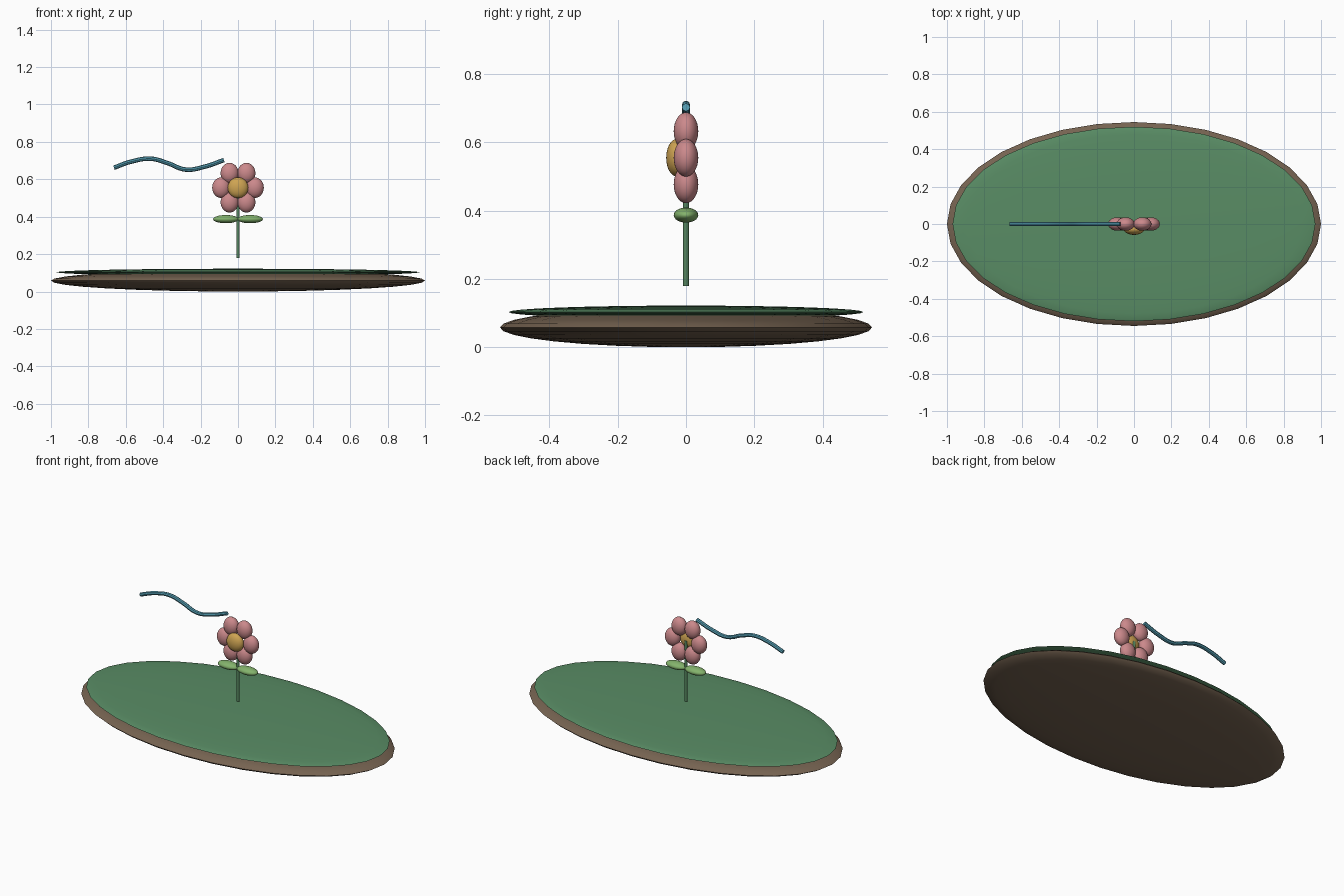
import bpy, math

if "Cube" in bpy.data.objects:
    bpy.data.objects.remove(bpy.data.objects["Cube"])


def material(name, rgb):
    m = bpy.data.materials.new(name)
    m.diffuse_color = (*rgb, 1)
    m.use_nodes = True
    m.node_tree.nodes["Principled BSDF"].inputs["Base Color"].default_value = m.diffuse_color
    return m


soil = material("soil brown", (0.18, 0.125, 0.082))
grass = material("grass green", (0.10, 0.265, 0.13))
stem_green = material("stem green", (0.09, 0.23, 0.11))
leaf_green = material("leaf green", (0.23, 0.45, 0.15))
pink = material("petal pink", (0.60, 0.25, 0.26))
yellow = material("pollen yellow", (0.62, 0.37, 0.085))
blue = material("ribbon blue", (0.085, 0.32, 0.42))


def finish(name, mat):
    ob = bpy.context.object
    ob.name = name
    ob.data.materials.append(mat)
    bpy.ops.object.shade_smooth_by_angle(angle=math.radians(40))
    return ob


def ellipsoid(name, loc, radii, mat, segments=32, rings=16):
    bpy.ops.mesh.primitive_uv_sphere_add(segments=segments, ring_count=rings,
                                         radius=1, location=loc)
    bpy.context.object.scale = radii
    bpy.ops.object.transform_apply(location=False, rotation=False, scale=True)
    return finish(name, mat)


# Oval ground: soil mound with a thin grass cap
ellipsoid("soil_mound", (0, 0, 0.058), (1.0, 0.545, 0.058), soil)
ellipsoid("grass_cap", (0, 0, 0.103), (0.97, 0.52, 0.019), grass)

# Stem
bpy.ops.mesh.primitive_cylinder_add(vertices=16, radius=0.009, depth=0.375,
                                    location=(0, 0, 0.3675))
finish("stem", stem_green)

# Pair of leaves
for side, x in (("left", -0.065), ("right", 0.065)):
    ellipsoid("leaf_" + side, (x, 0, 0.387), (0.068, 0.036, 0.022), leaf_green)

# Ring of six petals around a forward-set centre
for i in range(6):
    a = math.radians(60 * i)
    ellipsoid(f"petal_{i + 1}",
              (0.09 * math.cos(a), 0, 0.555 + 0.09 * math.sin(a)),
              (0.048, 0.036, 0.055), pink)
ellipsoid("flower_centre", (0, -0.027, 0.555), (0.055, 0.031, 0.055), yellow)

# Wavy floating ribbon tube
path = [(-0.663, 0.662), (-0.57, 0.695), (-0.465, 0.710), (-0.38, 0.688),
        (-0.28, 0.652), (-0.18, 0.667), (-0.075, 0.703)]
curve = bpy.data.curves.new("wavy_ribbon", "CURVE")
curve.dimensions = "3D"
curve.bevel_depth = 0.012
curve.bevel_resolution = 2
curve.resolution_u = 6
curve.use_fill_caps = True
spline = curve.splines.new("BEZIER")
spline.bezier_points.add(len(path) - 1)
for p, (x, z) in zip(spline.bezier_points, path):
    p.co = (x, 0, z)
    p.handle_left_type = p.handle_right_type = "AUTO"
ribbon = bpy.data.objects.new("wavy_ribbon", curve)
bpy.context.collection.objects.link(ribbon)
bpy.ops.object.select_all(action="DESELECT")
ribbon.select_set(True)
bpy.context.view_layer.objects.active = ribbon
bpy.ops.object.convert(target="MESH")
finish("wavy_ribbon", blue)
